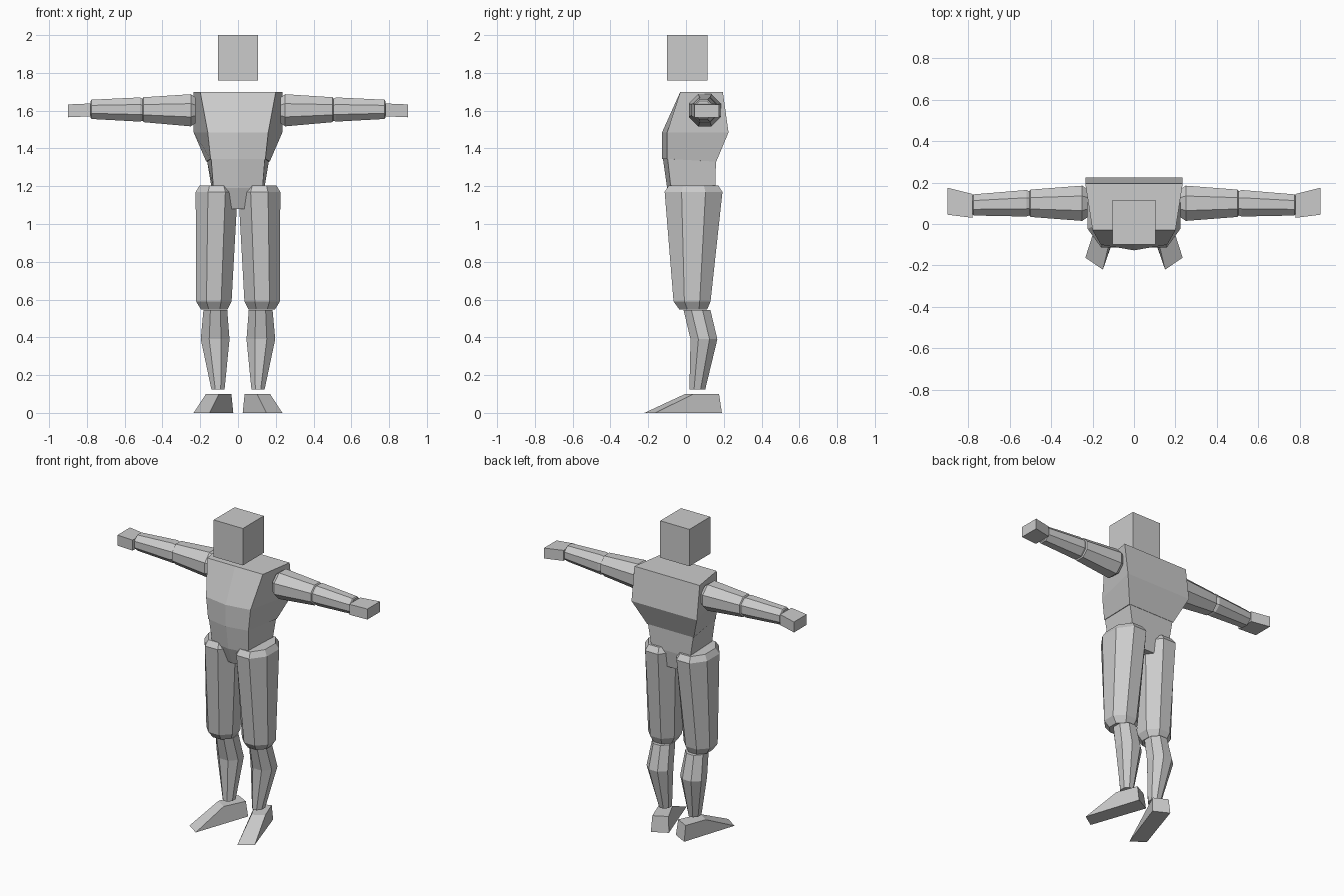
import bpy, bmesh
from math import cos, sin, pi

if "Cube" in bpy.data.objects:
    bpy.data.objects.remove(bpy.data.objects["Cube"])


def loft(name, rings):
    """Skin a list of equal-length point rings and cap both ends."""
    bm = bmesh.new()
    vs = [[bm.verts.new(p) for p in ring] for ring in rings]
    n = len(vs[0])
    for a, b in zip(vs, vs[1:]):
        for i in range(n):
            j = (i + 1) % n
            bm.faces.new((a[i], a[j], b[j], b[i]))
    bm.faces.new(vs[0][::-1])
    bm.faces.new(vs[-1])
    bmesh.ops.recalc_face_normals(bm, faces=bm.faces)
    me = bpy.data.meshes.new(name)
    bm.to_mesh(me)
    bm.free()
    ob = bpy.data.objects.new(name, me)
    bpy.context.collection.objects.link(ob)
    return ob


def mirrored(ob):
    """Mirror a limb part across x = 0."""
    ob.modifiers.new("mirror", 'MIRROR').use_clip = False
    return ob


def octagon(ru, rv):
    k = 1 / cos(pi / 8)
    return [(ru * k * cos(pi / 8 + i * pi / 4), rv * k * sin(pi / 8 + i * pi / 4))
            for i in range(8)]


def leg_part(name, rows):
    # rows: z, centre x, centre y, radius x, radius y
    mirrored(loft(name, [[(cx + u, cy + v, z) for u, v in octagon(rx, ry)]
                         for z, cx, cy, rx, ry in rows]))


def arm_part(name, rows):
    # rows: x, centre y, centre z, radius
    mirrored(loft(name, [[(x, cy + u, cz + v) for u, v in octagon(r, r)]
                         for x, cy, cz, r in rows]))


def torso_part(name, rows):
    # rows: back z, front z, back half width, back y, front half width, front y, middle y
    loft(name, [[(-b, yb, zb), (-f, yf, zf), (0, ym, zf), (f, yf, zf), (b, yb, zb)]
                for zb, zf, b, yb, f, yf, ym in rows])


def box(x0, x1, y0, y1, z):
    return [(x0, y0, z), (x1, y0, z), (x1, y1, z), (x0, y1, z)]


# Head and torso
loft("head", [box(-.105, .105, -.1, .115, z) for z in (1.76, 2.0)])
torso_part("chest", [
    (1.70, 1.70, .235, .195, .20, -.03, -.03),
    (1.485, 1.485, .235, .225, .16, -.10, -.127),
    (1.33, 1.345, .168, .16, .145, -.10, -.127)])
torso_part("pelvis", [
    (1.33, 1.345, .163, .158, .142, -.097, -.122),
    (1.19, 1.19, .14, .156, .13, -.08, -.10),
    (1.08, 1.08, .062, .14, .06, -.05, -.06)])

# Arms
arm_part("upper_arm", [
    (.225, .10, 1.602, .068), (.25, .10, 1.602, .085),
    (.50, .10, 1.605, .066), (.507, .10, 1.605, .055)])
arm_part("forearm", [
    (.497, .10, 1.605, .055), (.52, .10, 1.606, .064),
    (.775, .092, 1.607, .051), (.78, .092, 1.607, .044)])
mirrored(loft("hand", [
    [(.78, .03, 1.57), (.78, .145, 1.57), (.78, .145, 1.638), (.78, .03, 1.638)],
    [(.90, .045, 1.565), (.90, .175, 1.565), (.90, .175, 1.633), (.90, .045, 1.633)]]))

# Legs
leg_part("thigh", [
    (1.205, .113, .04, .09, .13), (1.17, .113, .04, .111, .153),
    (.59, .128, .032, .094, .098), (.548, .126, .038, .07, .074)])
leg_part("shin", [
    (.545, .12, .058, .063, .071), (.39, .121, .095, .076, .071),
    (.125, .106, .06, .035, .042)])
mirrored(loft("foot", [
    [(.235, -.163, 0), (.15, -.22, 0), (.025, .14, 0), (.12, .19, 0)],
    [(.17, .04, .10), (.10, -.005, .10), (.035, .13, .10), (.12, .175, .10)]]))
